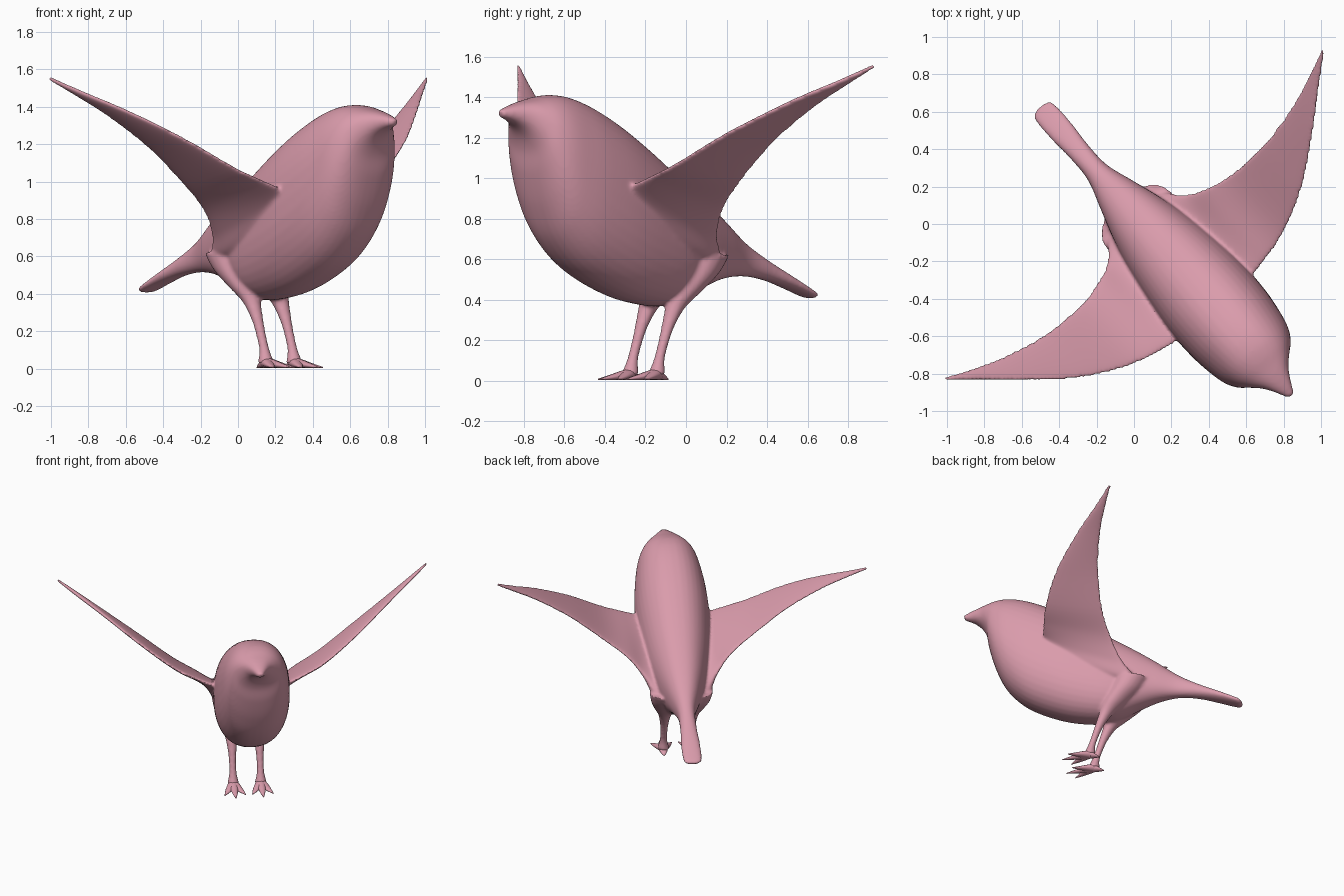
import bpy, bmesh, math
from mathutils import Vector, Matrix

if "Cube" in bpy.data.objects:
    bpy.data.objects.remove(bpy.data.objects["Cube"])

# Bird is modelled facing +x, then turned to its heading
PLACE = Matrix.Translation((0, 0.05, 0)) @ Matrix.Rotation(math.radians(-49), 4, 'Z')

pink = bpy.data.materials.new("dusty_pink")
pink.diffuse_color = (0.70, 0.33, 0.41, 1)
pink.use_nodes = True
pink.node_tree.nodes["Principled BSDF"].inputs["Base Color"].default_value = pink.diffuse_color


def catmull(p0, p1, p2, p3, t):
    return [0.5 * (2 * b + (c - a) * t + (2 * a - 5 * b + 4 * c - d) * t * t
                   + (3 * b - a - 3 * c + d) * t ** 3)
            for a, b, c, d in zip(p0, p1, p2, p3)]


def loft(bm, stations, power=2.0, steps=6, sides=40):
    """Skin smooth rings; each station is (centre, half axis A, half axis B)."""
    keys = [[*c, *a, *b] for c, a, b in stations]
    rows = []
    for i in range(len(keys) - 1):
        quad = [keys[max(i - 1, 0)], keys[i], keys[i + 1], keys[min(i + 2, len(keys) - 1)]]
        rows += [catmull(*quad, k / steps) for k in range(steps)]
    rows.append(keys[-1])
    rings = []
    for r in rows:
        c, a, b = Vector(r[0:3]), Vector(r[3:6]), Vector(r[6:9])
        ring = []
        for k in range(sides):
            t = 2 * math.pi * k / sides
            co, si = math.cos(t), math.sin(t)
            p = c + a * math.copysign(abs(co) ** (2 / power), co) \
                  + b * math.copysign(abs(si) ** (2 / power), si)
            ring.append(bm.verts.new(p))
        rings.append(ring)
    for r0, r1 in zip(rings, rings[1:]):
        for k in range(sides):
            j = (k + 1) % sides
            bm.faces.new((r0[k], r0[j], r1[j], r1[k]))
    bm.faces.new(rings[0][::-1])
    bm.faces.new(rings[-1])


def finish(bm, name):
    bmesh.ops.recalc_face_normals(bm, faces=bm.faces)
    bmesh.ops.transform(bm, matrix=PLACE, verts=bm.verts)
    me = bpy.data.meshes.new(name)
    bm.to_mesh(me)
    bm.free()
    me.materials.append(pink)
    me.polygons.foreach_set("use_smooth", [True] * len(me.polygons))
    ob = bpy.data.objects.new(name, me)
    bpy.context.collection.objects.link(ob)
    return ob


# Body from tail to beak: top x, top z, bottom x, bottom z, half width
BODY = [
    (-.765, .430, -.765, .415, .025), (-.735, .447, -.735, .408, .066),
    (-.60, .518, -.60, .452, .070), (-.45, .597, -.45, .495, .060),
    (-.30, .685, -.30, .515, .065), (-.13, .81, -.15, .50, .115),
    (.03, .92, 0, .45, .165), (.20, 1.03, .20, .37, .215),
    (.40, 1.165, .42, .385, .25), (.58, 1.275, .62, .445, .267),
    (.74, 1.355, .82, .55, .264), (.86, 1.397, .96, .69, .247),
    (.95, 1.41, 1.04, .85, .225), (1.02, 1.405, 1.09, 1.02, .19),
    (1.09, 1.39, 1.11, 1.14, .145), (1.16, 1.375, 1.145, 1.22, .092),
    (1.23, 1.355, 1.20, 1.27, .052), (1.285, 1.335, 1.275, 1.30, .022)]

# Wing from root to tip: y, leading x, z, trailing x, z, half thickness
WING = [
    (.05, .60, .84, -.14, .58, .11), (.17, .64, .90, -.02, .60, .085),
    (.26, .66, .955, .085, .72, .045), (.37, .645, 1.0, .14, .85, .028),
    (.54, .60, 1.075, .175, .985, .022), (.78, .477, 1.225, .168, 1.18, .019),
    (1.02, .29, 1.375, .115, 1.35, .016), (1.2, .13, 1.475, .05, 1.465, .014),
    (1.34, .012, 1.555, -.012, 1.553, .010)]

# Leg from thigh to ankle: x, z, radius
LEG = [(.04, .62, .13), (.09, .53, .115), (.165, .44, .085), (.225, .36, .05),
       (.27, .27, .033), (.30, .19, .027), (.33, .10, .028), (.345, .03, .045)]

# Fused skin: body, wings and legs
bm = bmesh.new()
loft(bm, [(((tx + bx) / 2, 0, (tz + bz) / 2), ((tx - bx) / 2, 0, (tz - bz) / 2), (0, w, 0))
          for tx, tz, bx, bz, w in BODY], power=2.3)
for s in (1, -1):
    loft(bm, [(((lx + rx) / 2, s * y, (lz + rz) / 2), ((lx - rx) / 2, 0, (lz - rz) / 2),
               (0, -s * .55 * t, .83 * t)) for y, lx, lz, rx, rz, t in WING])
    loft(bm, [((x, s * .1, z), (r, 0, 0), (0, r, 0)) for x, z, r in LEG], sides=20)
skin = finish(bm, "bird_body")
remesh = skin.modifiers.new("fuse", 'REMESH')
remesh.mode = 'VOXEL'
remesh.voxel_size = 0.01
remesh.use_smooth_shade = True
smooth = skin.modifiers.new("blend", 'SMOOTH')
smooth.factor = 0.5
smooth.iterations = 9

# Feet: three pointed front toes and a short heel toe
TOES = [(.20, 0), (.145, .075), (.145, -.075), (-.075, 0)]
for s, side in ((1, "left"), (-1, "right")):
    bm = bmesh.new()
    for dx, dy in TOES:
        across = Vector((-dy, dx, 0)).normalized()
        loft(bm, [((.345 + dx * f, s * .1 + dy * f, h + .004), across * w, (0, 0, h))
                  for f, w, h in ((-.05, .035, .03), (.3, .03, .022),
                                  (.65, .02, .012), (1, .003, .003))], sides=12)
    finish(bm, side + "_foot")
